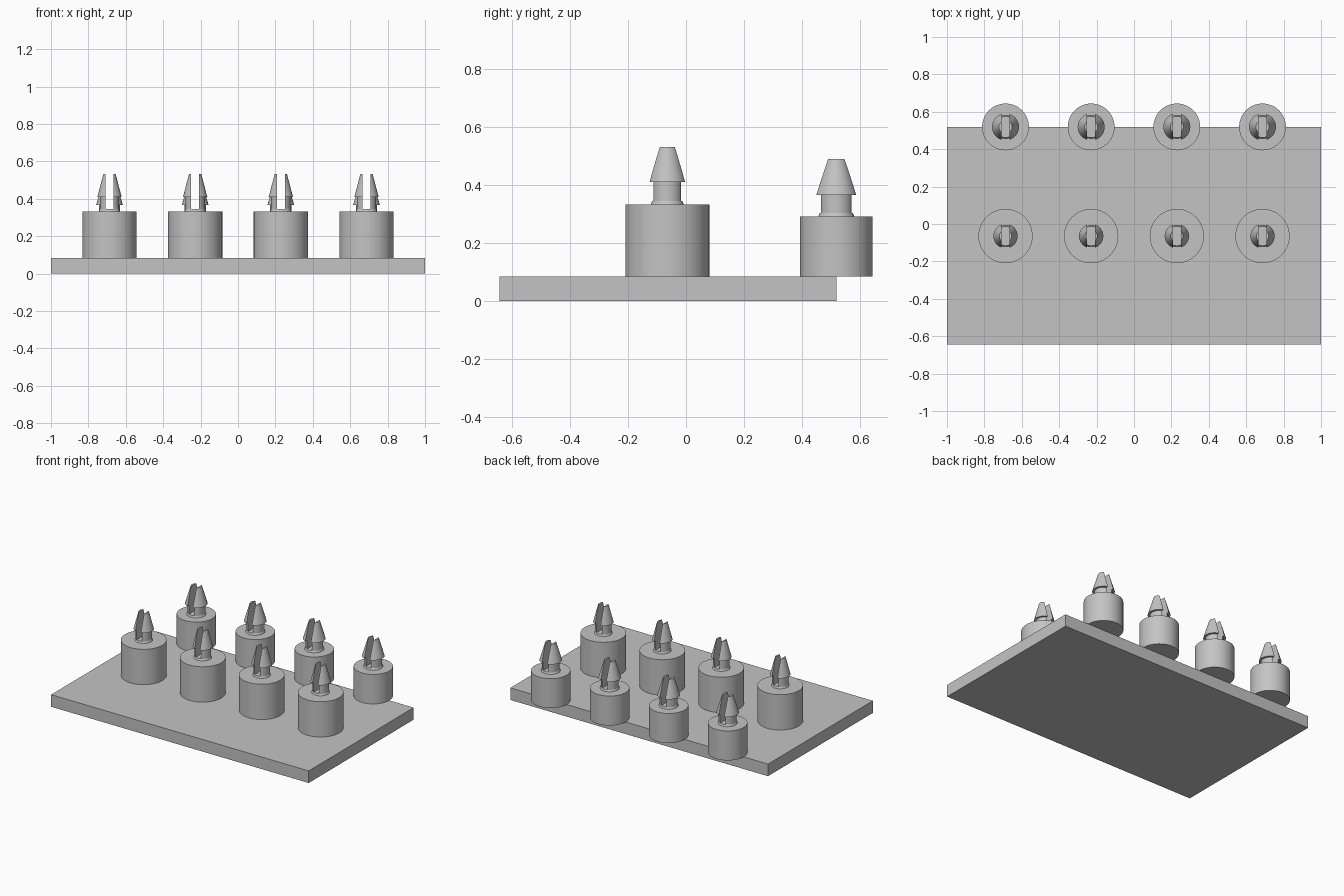
import bpy
import bmesh
import math
from mathutils import Matrix

cube = bpy.data.objects.get("Cube")
if cube:
    bpy.data.objects.remove(cube)

grey = bpy.data.materials.new("plain_grey")
grey.use_nodes = True
colour = (0.55, 0.55, 0.55, 1)
grey.diffuse_color = colour
grey.node_tree.nodes["Principled BSDF"].inputs["Base Color"].default_value = colour

PLATE_TOP = 0.085
SLOT_HALF = 0.021
SEGMENTS = 48


def lathe(profile):
    """Spin (radius, height) points into a closed solid."""
    bm = bmesh.new()
    points = [(0, profile[0][1])] + profile + [(0, profile[-1][1])]
    verts = [bm.verts.new((r, 0, z)) for r, z in points]
    edges = [bm.edges.new(pair) for pair in zip(verts, verts[1:])]
    bmesh.ops.spin(bm, geom=verts + edges, axis=(0, 0, 1), cent=(0, 0, 0),
                   angle=math.tau, steps=SEGMENTS, use_duplicate=False)
    bmesh.ops.remove_doubles(bm, verts=bm.verts, dist=0.0001)
    bmesh.ops.recalc_face_normals(bm, faces=bm.faces)
    return bm


def add_object(name, bm, location=(0, 0, 0)):
    mesh = bpy.data.meshes.new(name)
    bm.to_mesh(mesh)
    bm.free()
    mesh.materials.append(grey)
    obj = bpy.data.objects.new(name, mesh)
    obj.location = location
    bpy.context.collection.objects.link(obj)
    bpy.ops.object.select_all(action="DESELECT")
    obj.select_set(True)
    bpy.context.view_layer.objects.active = obj
    bpy.ops.object.shade_smooth_by_angle(angle=math.radians(30))
    return obj


def standoff(row, x, y, post_r, post_top, stem_r, barb_r, barb_z, tip_r, tip_z):
    # Round post with the low collar under the clip
    floor = post_top + 0.012
    add_object(row + "_post", lathe([(post_r, PLATE_TOP), (post_r, post_top),
                                     (stem_r + 0.005, post_top), (stem_r, floor)]),
               (x, y, 0))
    # One clip leg: half of a barbed peg, cut at the slot wall and mirrored
    bm = lathe([(stem_r, floor), (stem_r, barb_z), (barb_r, barb_z), (tip_r, tip_z)])
    cut = bmesh.ops.bisect_plane(bm, geom=bm.verts[:] + bm.edges[:] + bm.faces[:],
                                 plane_co=(SLOT_HALF, 0, 0), plane_no=(1, 0, 0),
                                 clear_inner=True)
    rim = [e for e in cut["geom_cut"] if isinstance(e, bmesh.types.BMEdge)]
    bmesh.ops.contextual_create(bm, geom=rim)
    bmesh.ops.recalc_face_normals(bm, faces=bm.faces)
    clip = add_object(row + "_clip", bm, (x, y, 0))
    clip.modifiers.new("second_leg", "MIRROR").use_axis[0] = True


# Base plate
bm = bmesh.new()
bmesh.ops.create_cube(bm, size=1, matrix=Matrix.Translation((0, -0.0625, PLATE_TOP / 2))
                      @ Matrix.Diagonal((2, 1.163, PLATE_TOP, 1)))
add_object("base_plate", bm)

# Two rows of four standoffs
for x in (-0.687, -0.229, 0.229, 0.687):
    standoff("middle", x, -0.0645, 0.145, 0.333, 0.052, 0.065, 0.41, 0.033, 0.532)
    standoff("back", x, 0.519, 0.125, 0.292, 0.057, 0.072, 0.366, 0.035, 0.49)
